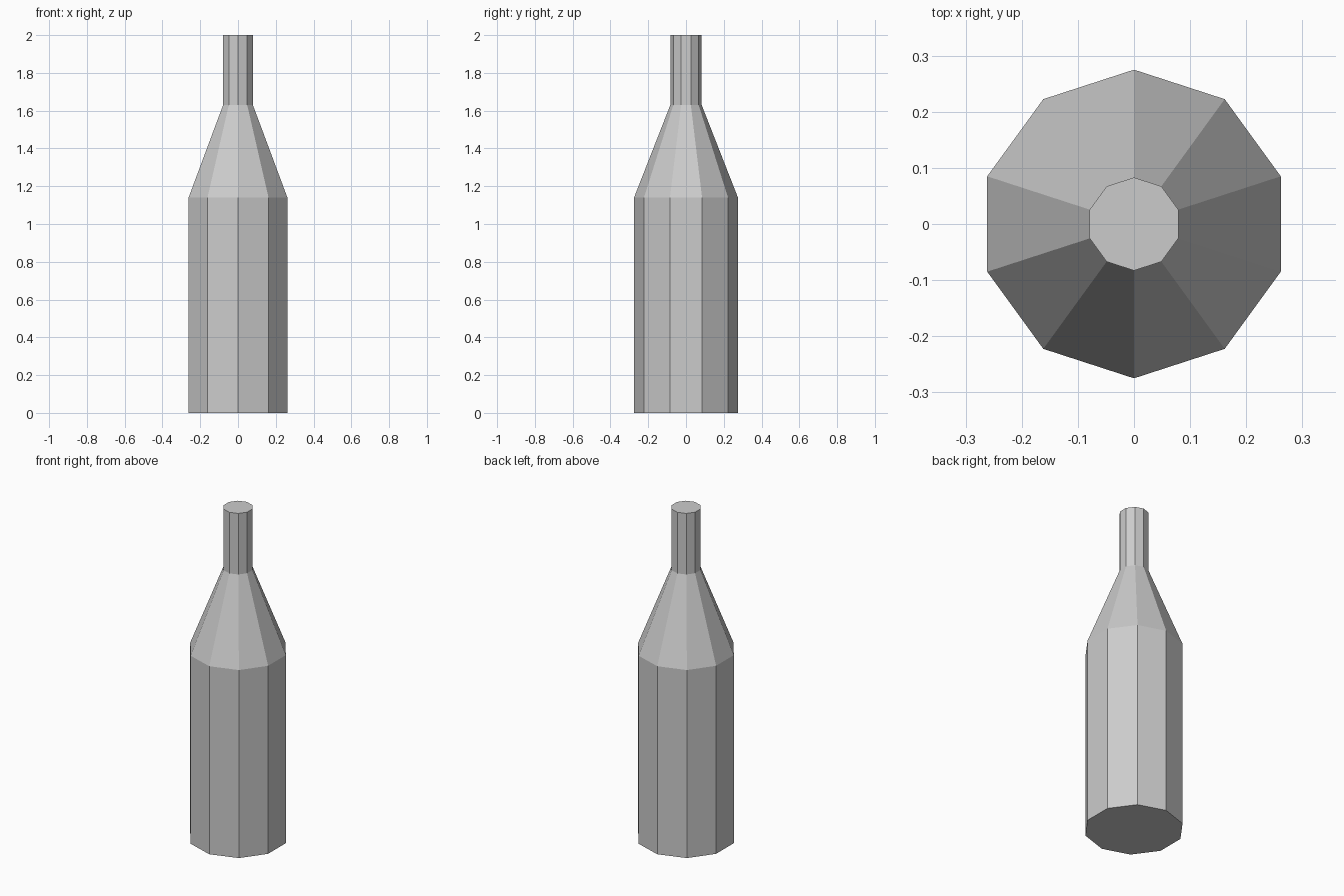
import bpy
import bmesh
import math

if "Cube" in bpy.data.objects:
    bpy.data.objects.remove(bpy.data.objects["Cube"], do_unlink=True)

SIDES = 10
GREY = (0.6, 0.6, 0.6, 1.0)

# One plain grey material
grey = bpy.data.materials.new("light_grey")
grey.use_nodes = True
grey.diffuse_color = GREY
grey.node_tree.nodes["Principled BSDF"].inputs["Base Color"].default_value = GREY

# Bottle outline as (radius, height): base, shoulder, neck, mouth
profile = [(0.275, 0.0), (0.275, 1.14), (0.083, 1.63), (0.083, 2.0)]

# Sweep the outline into ten-sided rings, a corner pointing to the front
bm = bmesh.new()
rings = []
for radius, height in profile:
    ring = []
    for i in range(SIDES):
        angle = math.tau * i / SIDES - math.pi / 2
        ring.append(bm.verts.new((radius * math.cos(angle), radius * math.sin(angle), height)))
    rings.append(ring)

# Body, shoulder and neck walls
for lower, upper in zip(rings, rings[1:]):
    for i in range(SIDES):
        j = (i + 1) % SIDES
        bm.faces.new((lower[i], lower[j], upper[j], upper[i]))

# Flat base and closed mouth
bm.faces.new(rings[0][::-1])
bm.faces.new(rings[-1])

mesh = bpy.data.meshes.new("bottle")
bm.to_mesh(mesh)
bm.free()
mesh.materials.append(grey)
bottle = bpy.data.objects.new("bottle", mesh)
bpy.context.collection.objects.link(bottle)
